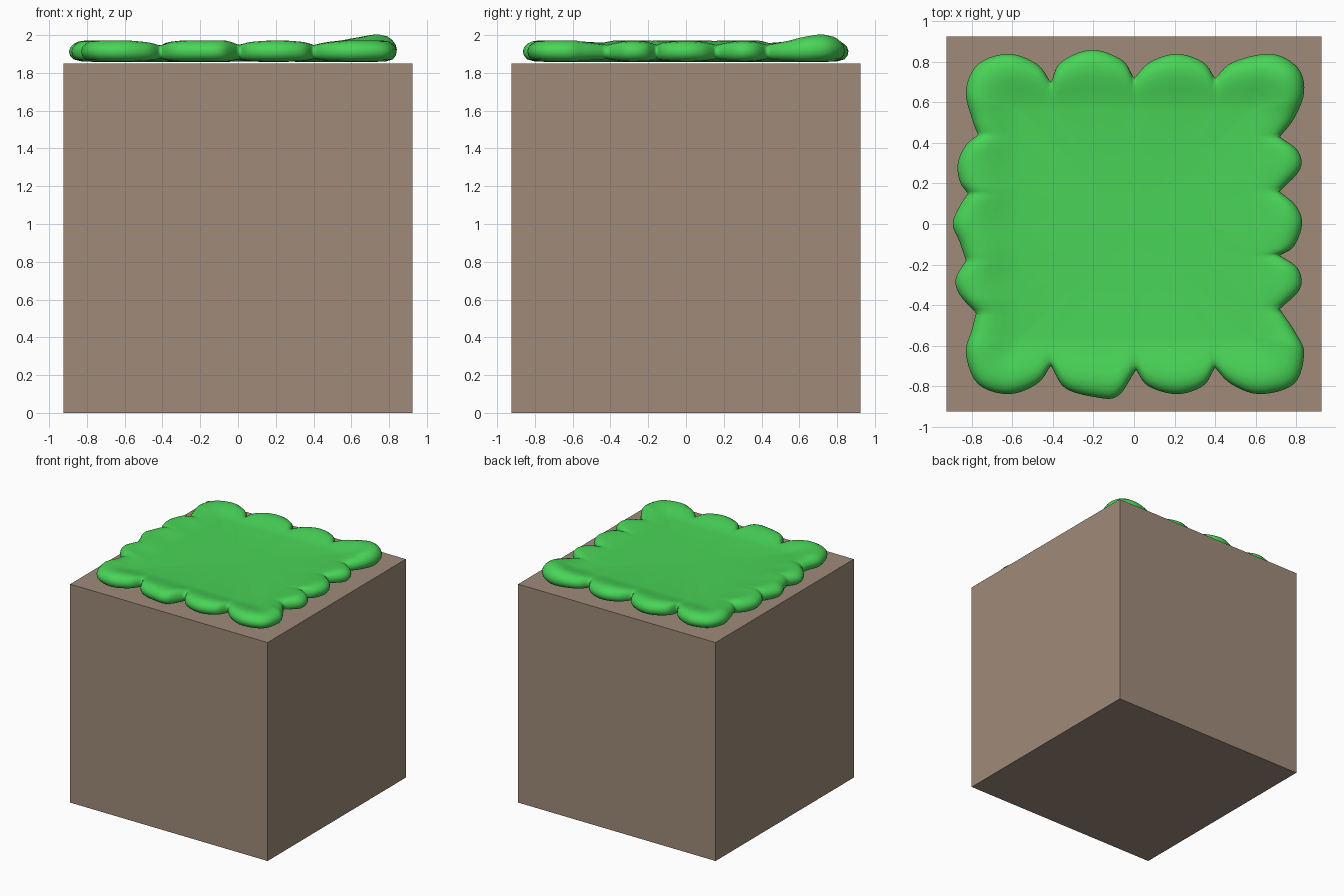
import bpy, bmesh, math
from mathutils import Vector

if "Cube" in bpy.data.objects:
    bpy.data.objects.remove(bpy.data.objects["Cube"])

def material(name, rgb):
    m = bpy.data.materials.new(name)
    m.diffuse_color = (*rgb, 1)
    m.use_nodes = True
    m.node_tree.nodes["Principled BSDF"].inputs["Base Color"].default_value = m.diffuse_color
    return m

brown = material("soil brown", (0.35, 0.26, 0.195))
green = material("grass green", (0.066, 0.66, 0.095))

# Soil block
bpy.ops.mesh.primitive_cube_add(size=1, location=(0, 0, 0.925))
soil = bpy.context.object
soil.name = "soil_block"
soil.scale = (1.85, 1.85, 1.85)
soil.data.materials.append(brown)

# Grass outline: each row is one lobe, beginning at its notch (clockwise from left)
lobes = [
    [(-.77, .44), (-.80, .52), (-.83, .66), (-.77, .79), (-.62, .84), (-.48, .79)],
    [(-.41, .70), (-.36, .80), (-.21, .86), (-.06, .81)],
    [(0, .72), (.08, .80), (.21, .84), (.34, .80)],
    [(.40, .72), (.49, .80), (.68, .84), (.81, .77), (.84, .65), (.79, .52)],
    [(.72, .43), (.81, .36), (.82, .27)],
    [(.72, .16), (.80, .09), (.83, 0), (.79, -.11)],
    [(.72, -.155), (.81, -.22), (.82, -.32)],
    [(.72, -.42), (.80, -.54), (.84, -.64), (.79, -.79), (.62, -.84), (.48, -.79)],
    [(.40, -.71), (.34, -.80), (.21, -.84), (.07, -.80)],
    [(.01, -.72), (-.08, -.85), (-.19, -.855), (-.34, -.81)],
    [(-.41, -.70), (-.48, -.79), (-.62, -.84), (-.77, -.79), (-.83, -.64), (-.80, -.52)],
    [(-.78, -.44), (-.86, -.35), (-.88, -.27)],
    [(-.83, -.18), (-.86, -.09), (-.895, 0), (-.86, .09)],
    [(-.82, .15), (-.86, .21), (-.87, .30), (-.83, .39)],
]

def spline(pts, steps=5):
    """Smooth curve through a lobe, sharp at both ends; last point omitted."""
    p = [Vector(q) for q in pts]
    p = [2 * p[0] - p[1]] + p + [2 * p[-1] - p[-2]]
    out = []
    for i in range(1, len(p) - 2):
        a, b, c, d = p[i - 1:i + 3]
        for k in range(steps):
            t = k / steps
            out.append(0.5 * (2 * b + (c - a) * t + (2 * a - 5 * b + 4 * c - d) * t * t
                              + (3 * b - a - 3 * c + d) * t ** 3))
    return out

outline = []
for i, lobe in enumerate(lobes):
    outline += spline(lobe + [lobes[(i + 1) % len(lobes)][0]])

def clamp(v, lo, hi):
    return max(lo, min(hi, v))

# Rim cross-section: (share of the way inward, height share, bottom to top)
rim = [(.45, 0), (.2, .02), (.07, .12), (.015, .3), (0, .5), (.02, .68), (.07, .83),
       (.15, .95), (.27, 1), (.42, .95), (.6, .82), (.8, .72), (.97, .68)]

bm = bmesh.new()
rings = []
for t, h in rim:
    ring = []
    for p in outline:
        q = Vector((clamp(p.x, -.55, .55), clamp(p.y, -.55, .55)))
        puff = clamp(((p - q).length - .17) / .12, 0, 1)
        pos = p.lerp(q, t)
        low = 1.872 - .014 * puff
        high = 1.948 + .024 * puff
        if t > .2 and h > .5:      # settle to the level middle
            s = clamp((t - .27) / .7, 0, 1)
            z = high + (1.937 - high) * s * s * (3 - 2 * s)
        else:
            z = low + (high - low) * h
        # Raised back right corner
        z += .032 * h * math.exp(-((pos.x - .75) ** 2 + (pos.y - .73) ** 2) / .02)
        ring.append(bm.verts.new((pos.x, pos.y, z)))
    rings.append(ring)
n = len(outline)
for a, b in zip(rings, rings[1:]):
    for i in range(n):
        j = (i + 1) % n
        bm.faces.new((a[i], a[j], b[j], b[i]))
# Close the middle above and below
for ring, z in ((rings[0], 1.86), (rings[-1], 1.937)):
    c = bm.verts.new((0, 0, z))
    for i in range(n):
        bm.faces.new((ring[i], ring[(i + 1) % n], c))
bmesh.ops.recalc_face_normals(bm, faces=bm.faces)
for f in bm.faces:
    f.smooth = True
mesh = bpy.data.meshes.new("grass_top")
bm.to_mesh(mesh)
bm.free()
mesh.materials.append(green)
grass = bpy.data.objects.new("grass_top", mesh)
bpy.context.collection.objects.link(grass)
